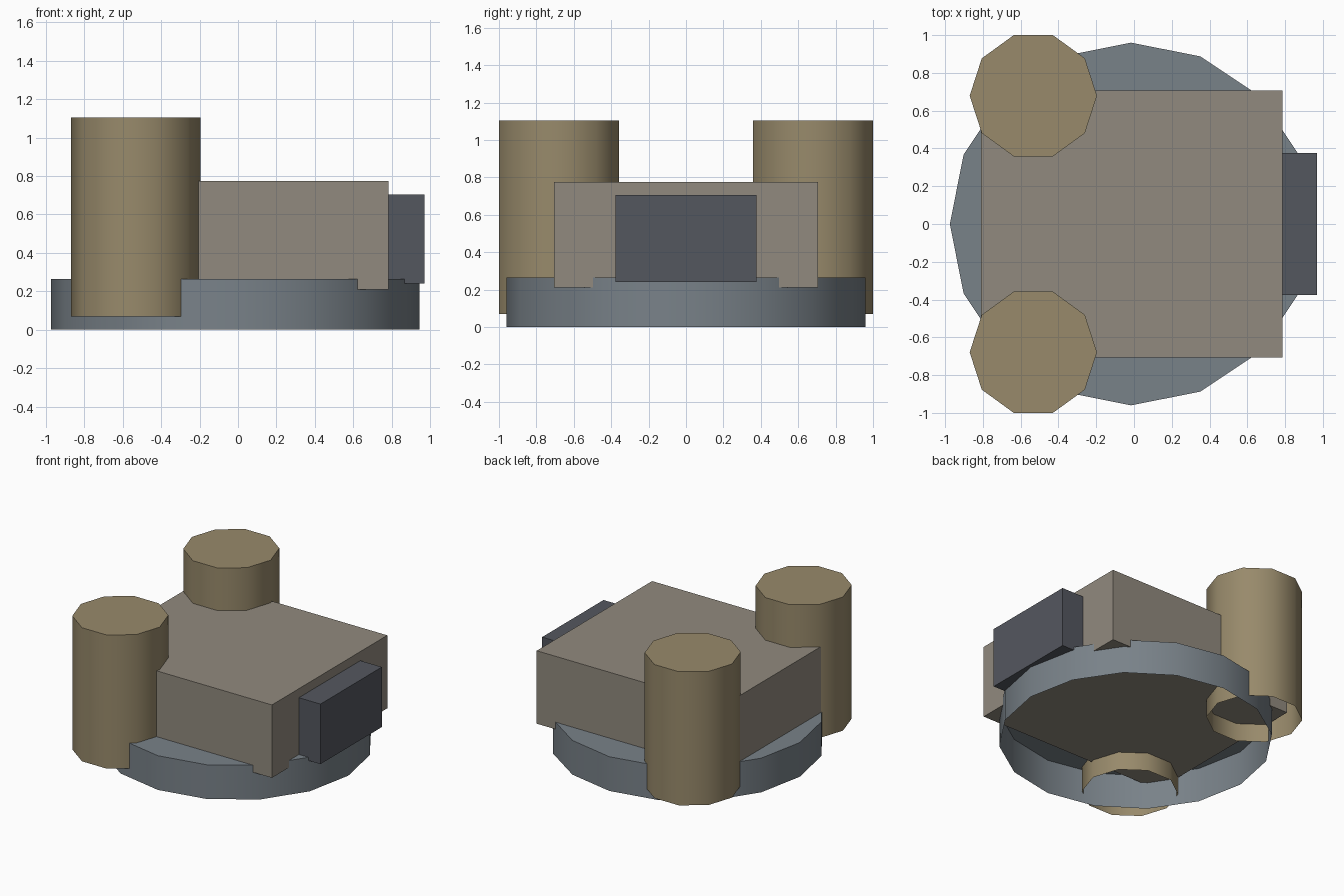
import bpy, bmesh, math

if "Cube" in bpy.data.objects:
    bpy.data.objects.remove(bpy.data.objects["Cube"])


def material(name, r, g, b):
    """Flat colour given as 0-255 sRGB, stored as linear."""
    def lin(c):
        c /= 255
        return c / 12.92 if c <= 0.04045 else ((c + 0.055) / 1.055) ** 2.4
    m = bpy.data.materials.new(name)
    m.diffuse_color = (lin(r), lin(g), lin(b), 1)
    m.use_nodes = True
    m.node_tree.nodes["Principled BSDF"].inputs["Base Color"].default_value = m.diffuse_color
    return m


SLATE = material("slate_blue_grey", 121, 130, 137)
STONE = material("warm_grey_stone", 145, 138, 126)
TAN = material("tan", 152, 138, 107)
DARK = material("dark_grey", 84, 87, 95)


def finish(bm, name, mat):
    bmesh.ops.recalc_face_normals(bm, faces=bm.faces)
    me = bpy.data.meshes.new(name)
    bm.to_mesh(me)
    bm.free()
    me.materials.append(mat)
    ob = bpy.data.objects.new(name, me)
    bpy.context.collection.objects.link(ob)
    return ob


def drum(name, x, y, radius, z0, z1, sides, mat):
    """Smooth-sided cylinder, closed on top and open underneath."""
    bm = bmesh.new()
    ring = [(x + radius * math.cos(2 * math.pi * i / sides),
             y + radius * math.sin(2 * math.pi * i / sides)) for i in range(sides)]
    low = [bm.verts.new((px, py, z0)) for px, py in ring]
    top = [bm.verts.new((px, py, z1)) for px, py in ring]
    for i in range(sides):
        j = (i + 1) % sides
        bm.faces.new((low[i], low[j], top[j], top[i]))
    bm.faces.new(top)
    ob = finish(bm, name, mat)
    bpy.ops.object.select_all(action='DESELECT')
    ob.select_set(True)
    bpy.context.view_layer.objects.active = ob
    bpy.ops.object.shade_smooth_by_angle(angle=math.radians(45))
    return ob


def block(name, x0, x1, half_y, z0, z1, mat):
    """Box centred on y = 0."""
    bm = bmesh.new()
    bmesh.ops.create_cube(bm, size=1)
    for v in bm.verts:
        v.co = (x1 if v.co.x > 0 else x0,
                math.copysign(half_y, v.co.y),
                z1 if v.co.z > 0 else z0)
    return finish(bm, name, mat)


# Round foundation
drum("base", -0.015, 0, 0.96, 0, 0.265, 16, SLATE)

# Main hall and the gate block on its right side
block("hall", -0.81, 0.785, 0.706, 0.21, 0.775, STONE)
block("gate", 0.6, 0.97, 0.376, 0.24, 0.705, DARK)

# Pair of corner towers
for side, label in ((-1, "front"), (1, "back")):
    drum(label + "_tower", -0.533, side * 0.679, 0.337, 0.07, 1.105, 10, TAN)
